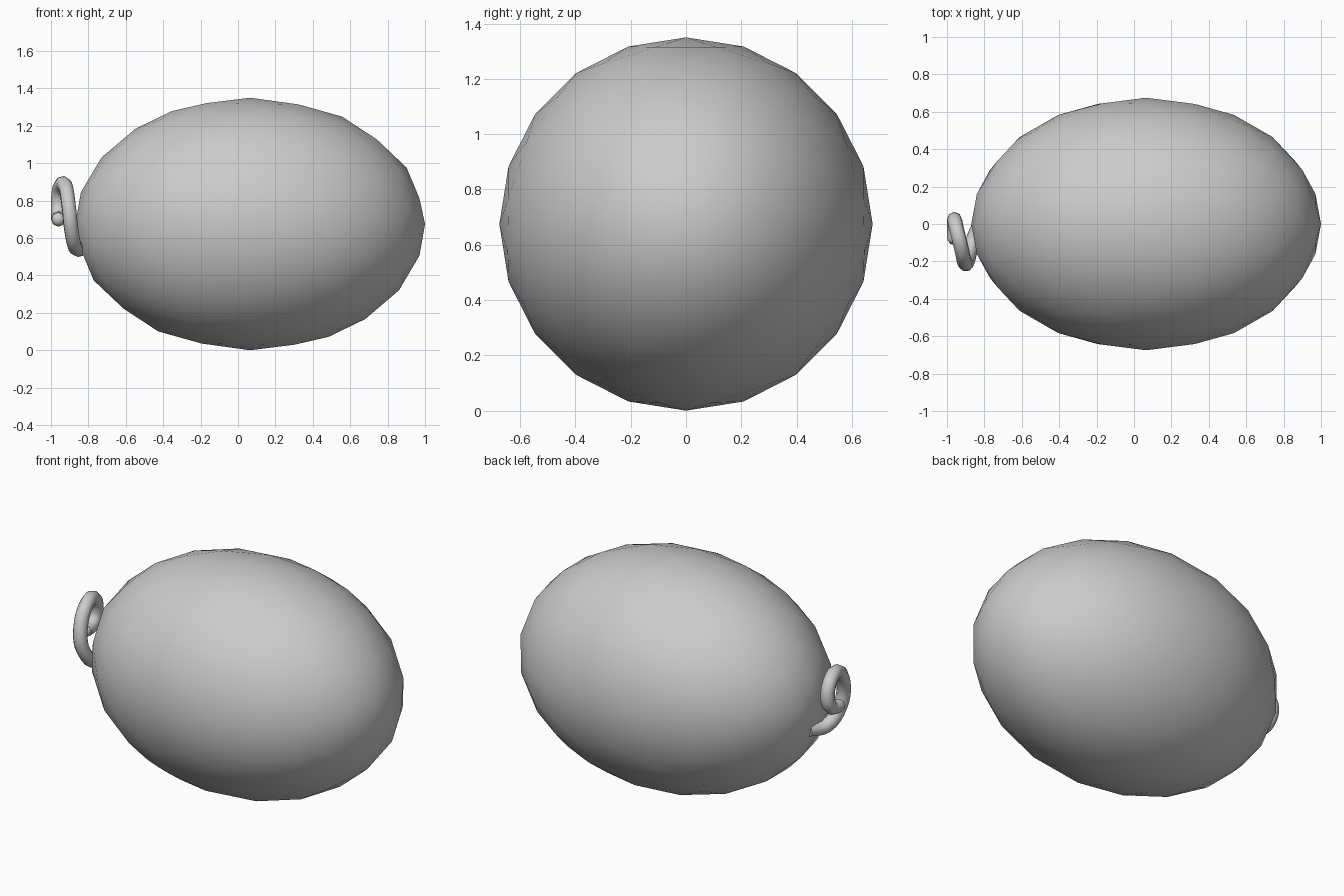
import bpy, math

if "Cube" in bpy.data.objects:
    bpy.data.objects.remove(bpy.data.objects["Cube"])

# Body: stretched icosphere with its pole axis along x
bpy.ops.mesh.primitive_ico_sphere_add(subdivisions=3, radius=1, location=(0.065, 0, 0.675),
                                      rotation=(0, math.pi / 2, 0))
body = bpy.context.object
body.name = "body"
body.scale = (0.675, 0.675, 0.935)
bpy.ops.object.transform_apply(location=False, rotation=True, scale=True)
bpy.ops.object.shade_smooth()

# Curly tail: round tube swept along a spiral
path = [(-0.82, 0.01, 0.55), (-0.865, -0.1, 0.545), (-0.89, -0.195, 0.635),
        (-0.905, -0.205, 0.77), (-0.925, -0.12, 0.88), (-0.95, -0.02, 0.875),
        (-0.96, 0.025, 0.79), (-0.96, -0.01, 0.715), (-0.96, -0.075, 0.70)]
curve = bpy.data.curves.new("tail", 'CURVE')
curve.dimensions = '3D'
curve.bevel_depth = 0.04
curve.bevel_resolution = 2
curve.resolution_u = 4
curve.use_fill_caps = True
spline = curve.splines.new('BEZIER')
spline.bezier_points.add(len(path) - 1)
for point, co in zip(spline.bezier_points, path):
    point.co = co
    point.handle_left_type = point.handle_right_type = 'AUTO'
tail = bpy.data.objects.new("tail", curve)
bpy.context.collection.objects.link(tail)
bpy.ops.object.select_all(action='DESELECT')
tail.select_set(True)
bpy.context.view_layer.objects.active = tail
bpy.ops.object.convert(target='MESH')
bpy.ops.object.shade_smooth_by_angle(angle=math.radians(60))

# Rounded tail tip
bpy.ops.mesh.primitive_uv_sphere_add(segments=10, ring_count=6, radius=0.038, location=path[-1])
bpy.context.object.name = "tail_tip"
bpy.ops.object.shade_smooth()
